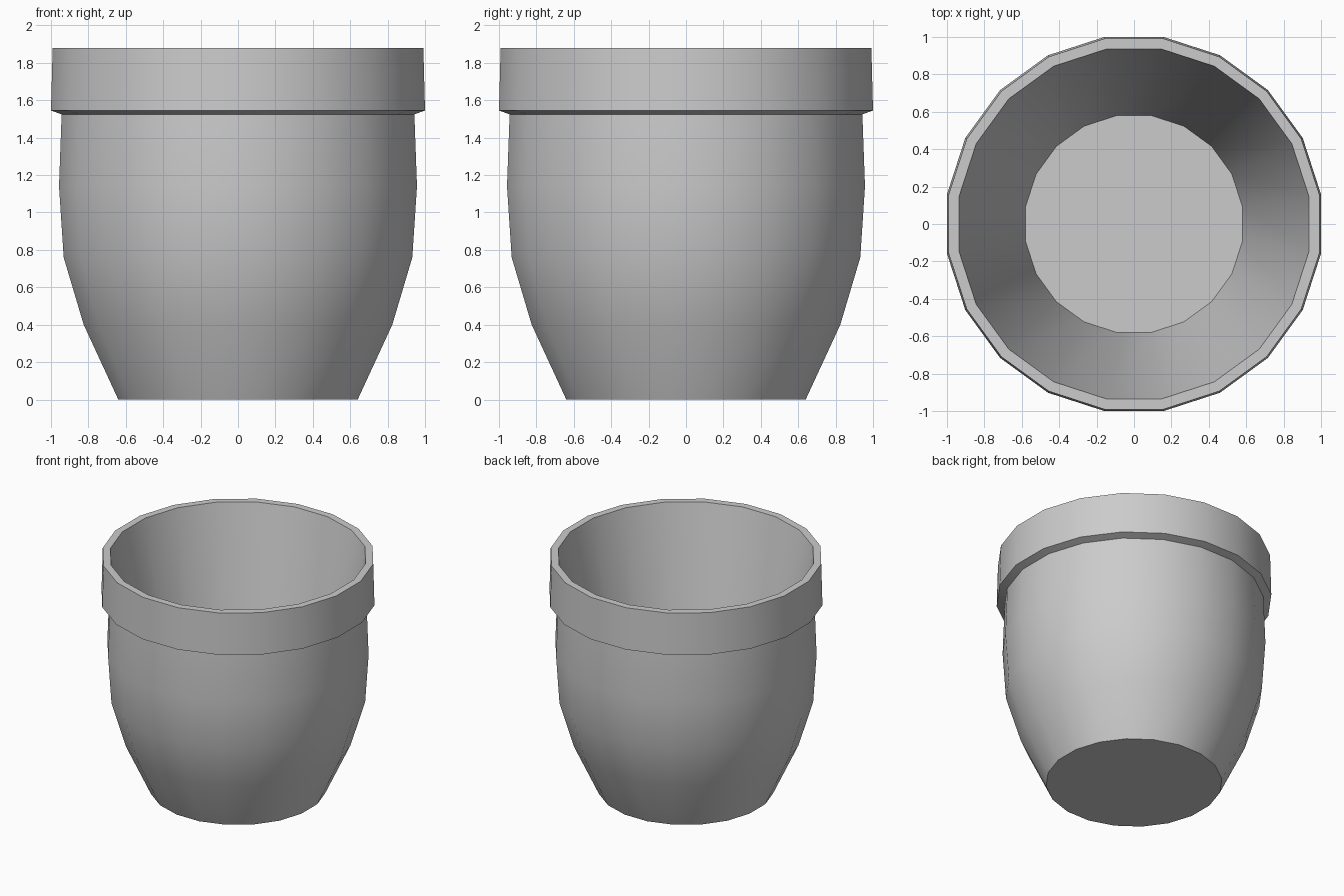
import bpy, bmesh, math

if "Cube" in bpy.data.objects:
    bpy.data.objects.remove(bpy.data.objects["Cube"])

SIDES = 20
FLAT = math.cos(math.pi / SIDES)   # profile radii are measured to the flats

# Profile (radius, z): outer wall, stepped rim, then down the straight inner wall
PROFILE = [
    (0.64, 0.0), (0.825, 0.40), (0.932, 0.76), (0.957, 1.14), (0.943, 1.525),
    (1.0, 1.545), (0.991, 1.88),
    (0.935, 1.88), (0.58, 0.05),
]


def lathe(name, profile):
    bm = bmesh.new()
    rings = []
    for r, z in profile:
        ring = []
        for i in range(SIDES):
            a = 2 * math.pi * (i + 0.5) / SIDES
            ring.append(bm.verts.new((r / FLAT * math.cos(a), r / FLAT * math.sin(a), z)))
        rings.append(ring)
    for low, high in zip(rings, rings[1:]):
        for i in range(SIDES):
            j = (i + 1) % SIDES
            bm.faces.new((low[i], low[j], high[j], high[i]))
    # Underside and inner floor
    bm.faces.new(rings[0][::-1])
    bm.faces.new(rings[-1])
    bmesh.ops.recalc_face_normals(bm, faces=bm.faces[:])
    mesh = bpy.data.meshes.new(name)
    bm.to_mesh(mesh)
    bm.free()
    obj = bpy.data.objects.new(name, mesh)
    bpy.context.collection.objects.link(obj)
    return obj


# Plant pot: one closed shell with smooth walls and crisp rim edges
pot = lathe("plant_pot", PROFILE)
bpy.context.view_layer.objects.active = pot
pot.select_set(True)
bpy.ops.object.shade_smooth_by_angle(angle=math.radians(30))
